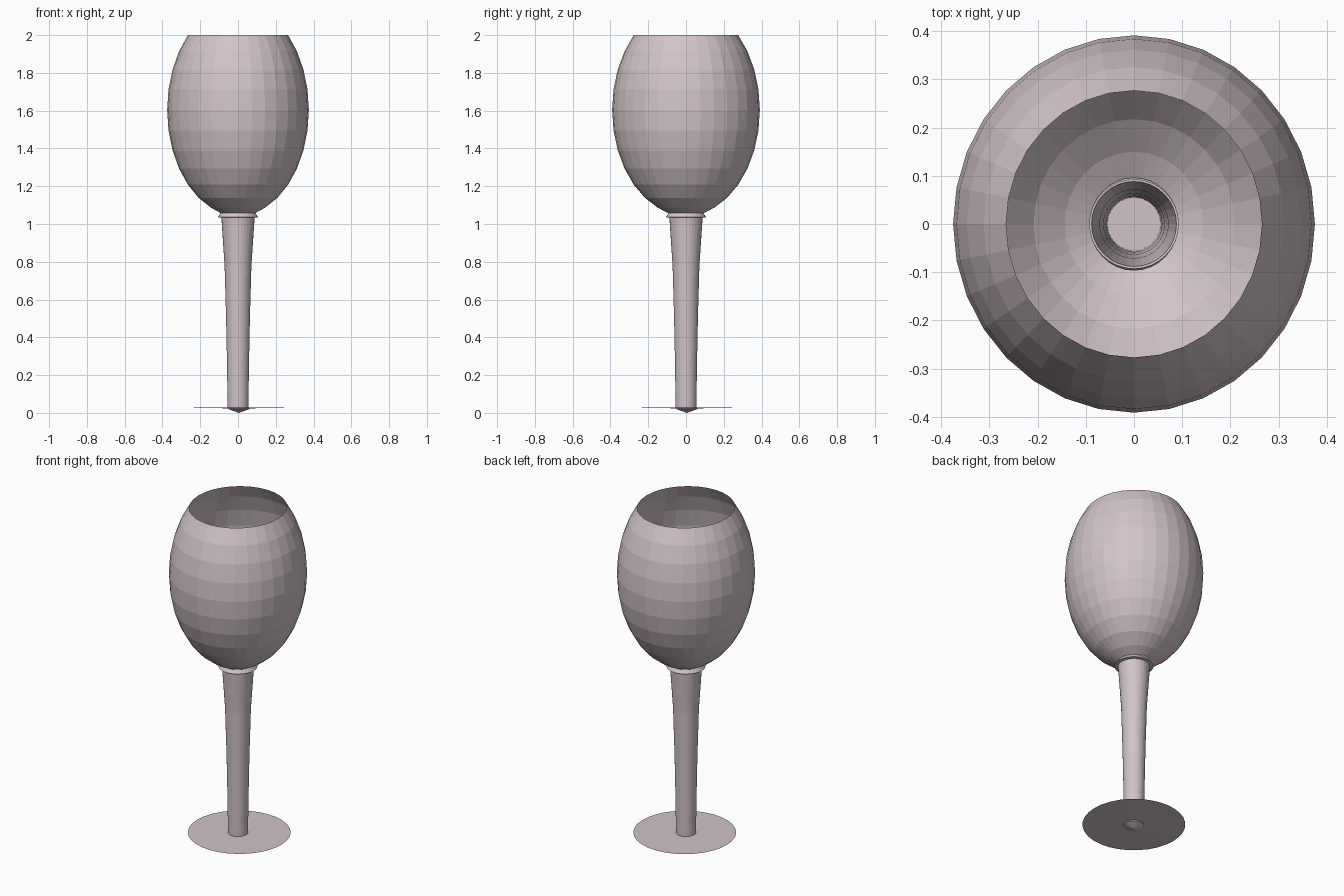
import bpy, bmesh, math

if "Cube" in bpy.data.objects:
    bpy.data.objects.remove(bpy.data.objects["Cube"])

SEG = 32
glass = bpy.data.materials.new("pale_rose_grey")
glass.diffuse_color = (0.64, 0.55, 0.58, 1)
glass.use_nodes = True
glass.node_tree.nodes["Principled BSDF"].inputs["Base Color"].default_value = glass.diffuse_color


def lathe(name, profile, sx=1.0, sy=1.0, centre=(0, 0), smooth=False):
    """Open surface of revolution; profile runs bottom to top as (radius, z)."""
    bm = bmesh.new()
    rings = []
    for r, z in profile:
        if r == 0:
            rings.append([bm.verts.new((centre[0], centre[1], z))] * SEG)
            continue
        rings.append([bm.verts.new((centre[0] + r * sx * math.cos(2 * math.pi * i / SEG),
                                    centre[1] + r * sy * math.sin(2 * math.pi * i / SEG), z))
                      for i in range(SEG)])
    for a, b in zip(rings, rings[1:]):
        for i in range(SEG):
            j = (i + 1) % SEG
            quad = list(dict.fromkeys((a[i], a[j], b[j], b[i])))
            bm.faces.new(quad).smooth = smooth
    me = bpy.data.meshes.new(name)
    bm.to_mesh(me)
    bm.free()
    me.materials.append(glass)
    ob = bpy.data.objects.new(name, me)
    bpy.context.collection.objects.link(ob)
    return ob


# Bowl: faceted egg, cut open at the rim and at the stem
step = math.radians(11.25)
bowl = [(0.245, 1.058)]
bowl += [(math.cos(k * step), 1.604 + 0.56 * math.sin(k * step)) for k in range(-6, 5)]
lathe("bowl", bowl, 0.375, 0.391)

# Collar: small flared ring under the bowl
lathe("collar", [(0.088, 1.034), (0.107, 1.036), (0.092, 1.058)])

# Stem: hollow tapering tube
lathe("stem", [(0.055, 0.024), (0.058, 0.25), (0.063, 0.5), (0.071, 0.78), (0.088, 1.036)])

# Foot: thin shallow disc with a small point below its middle
lathe("foot", [(0.0, 0.0), (0.055, 0.02), (0.056, 0.024), (0.283, 0.028)],
      centre=(0.005, 0.005))
lathe("foot_top", [(0.283, 0.028), (0.0, 0.0275)][::1], centre=(0.005, 0.005))
